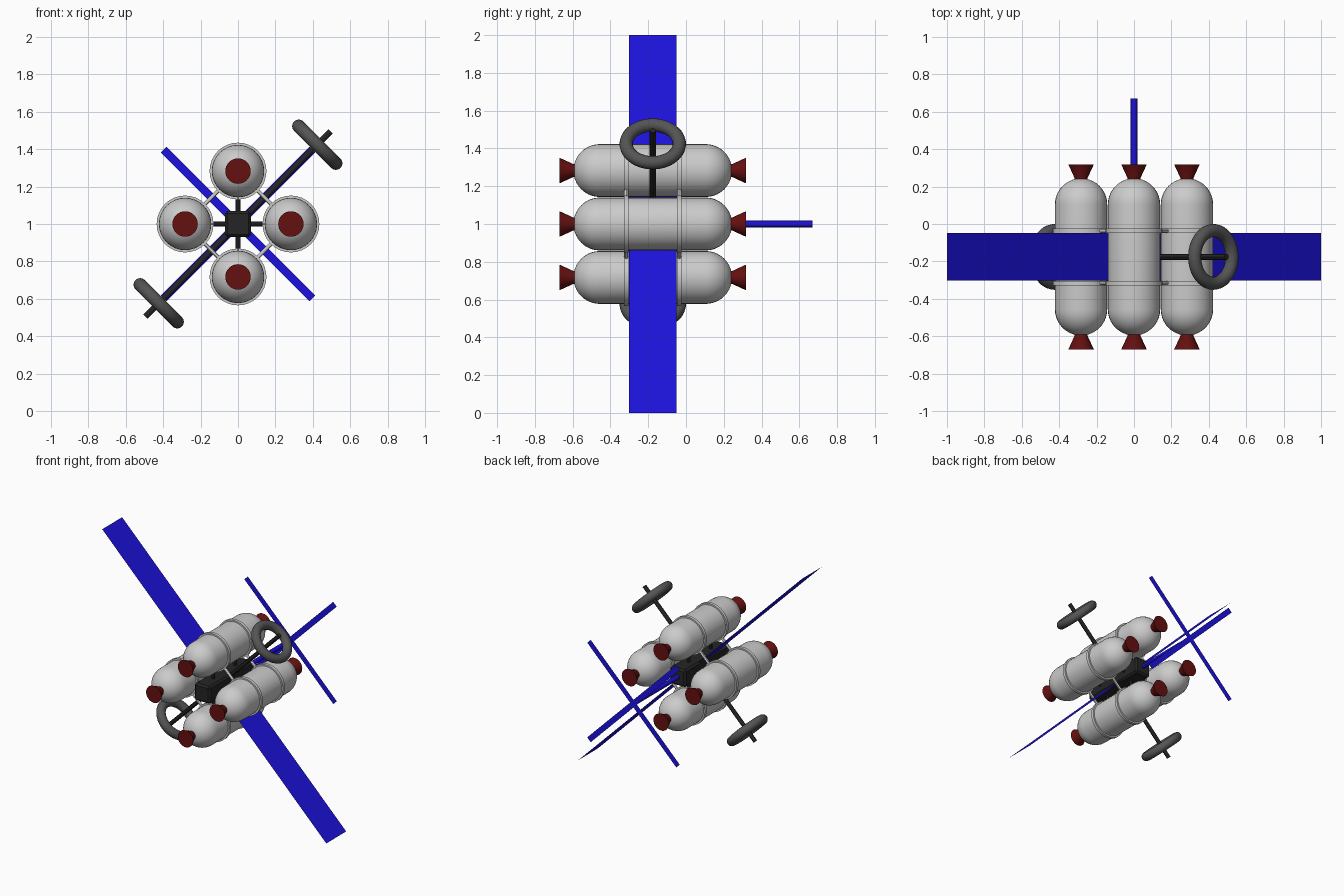
import bpy, bmesh
from math import sin, cos, pi
from mathutils import Vector, Matrix

if "Cube" in bpy.data.objects:
    bpy.data.objects.remove(bpy.data.objects["Cube"])

MID = Vector((0, -0.176, 1.0))      # centre of the craft
RING_Y = (-0.14, 0.14)              # band and strut stations along the tanks
DIRS = [Vector((1, 0, 0)), Vector((0, 0, 1)), Vector((-1, 0, 0)), Vector((0, 0, -1))]
OFF, R, HALF = 0.283, 0.14, 0.42    # tank offset, radius, half length


def material(name, rgb):
    m = bpy.data.materials.new(name)
    m.diffuse_color = (*rgb, 1)
    m.use_nodes = True
    m.node_tree.nodes["Principled BSDF"].inputs["Base Color"].default_value = m.diffuse_color
    return m


BLUE = material("panel_blue", (0.012, 0.006, 0.72))
RED = material("nozzle_red", (0.13, 0.005, 0.005))
BLACK = material("frame_black", (0.018, 0.018, 0.018))
DARK = material("wheel_grey", (0.09, 0.09, 0.09))


def finish(bm, name, mat=None, smooth=True):
    bmesh.ops.recalc_face_normals(bm, faces=bm.faces)
    me = bpy.data.meshes.new(name)
    bm.to_mesh(me)
    bm.free()
    ob = bpy.data.objects.new(name, me)
    bpy.context.collection.objects.link(ob)
    if mat:
        me.materials.append(mat)
    if smooth:
        bpy.context.view_layer.objects.active = ob
        ob.select_set(True)
        bpy.ops.object.shade_smooth_by_angle()
        ob.select_set(False)
    return ob


def lathe(name, profile, loc, mat=None, axis=(0, 1, 0), closed=False, seg=32):
    """Spin (radius, height) points around an axis."""
    bm = bmesh.new()
    vs = [bm.verts.new((r, 0, h)) for r, h in profile]
    edges = [bm.edges.new(p) for p in zip(vs, vs[1:])]
    if closed:
        edges.append(bm.edges.new((vs[-1], vs[0])))
    bmesh.ops.spin(bm, geom=vs + edges, cent=(0, 0, 0), axis=(0, 0, 1),
                   angle=2 * pi, steps=seg)
    bmesh.ops.remove_doubles(bm, verts=bm.verts, dist=1e-5)
    rot = Vector(axis).to_track_quat('Z', 'Y').to_matrix().to_4x4()
    bm.transform(Matrix.Translation(loc) @ rot)
    return finish(bm, name, mat)


def rod(name, a, b, r, mat=None, seg=12):
    a, b = Vector(a), Vector(b)
    h = (b - a).length
    return lathe(name, [(0, 0), (r, 0), (r, h), (0, h)], a, mat, b - a, seg=seg)


def sheet(name, centre, u, v, mat):
    """Flat rectangle spanned by half vectors u and v."""
    bm = bmesh.new()
    c = Vector(centre)
    bm.faces.new([bm.verts.new(c + s * u + t * v)
                  for s, t in ((-1, -1), (1, -1), (1, 1), (-1, 1))])
    return finish(bm, name, mat, smooth=False)


# capsule tanks with bands, nozzles and radial struts
arc = [(R * cos(i * pi / 20), HALF - R + R * sin(i * pi / 20)) for i in range(10)] + [(0, HALF)]
capsule = [(r, -h) for r, h in reversed(arc)] + arc
band = [(R - 0.01, -0.012), (R + 0.012, -0.012), (R + 0.012, 0.012), (R - 0.01, 0.012)]
nozzle = [(0, 0.40), (0.034, 0.40), (0.034, 0.42), (0.068, 0.494), (0, 0.494)]
for i, d in enumerate(DIRS):
    c = MID + d * OFF
    lathe(f"tank_{i}", capsule, c)
    for s in (-1, 1):
        lathe(f"nozzle_{i}_{s}", nozzle, c, RED, axis=(0, s, 0))
    nxt = MID + DIRS[(i + 1) % 4] * OFF
    for y in RING_Y:
        o = Vector((0, y, 0))
        lathe(f"tank_band_{i}", band, c + o, closed=True)
        rod(f"tank_strut_{i}", MID + o, MID + d * 0.16 + o, 0.013, BLACK)
        # link between neighbouring tanks
        rod(f"tank_link_{i}", c.lerp(nxt, 0.33) + o, c.lerp(nxt, 0.67) + o, 0.011)

# central body with bevelled long edges
bm = bmesh.new()
bmesh.ops.create_cube(bm, size=1)
bm.transform(Matrix.Translation(MID) @ Matrix.Diagonal((0.14, 0.57, 0.14, 1)))
bmesh.ops.bevel(bm, geom=bm.edges[:], offset=0.014, segments=1, affect='EDGES')
finish(bm, "central_body", BLACK, smooth=False)

# diagonal axle with a ring at each end
diag = Vector((1, 0, 1))
cross = Vector((1, 0, -1))
rod("axle", MID - diag * 0.495, MID + diag * 0.495, 0.016, BLACK)
tube = [(0.141 + 0.035 * cos(k * pi / 8), 0.035 * sin(k * pi / 8)) for k in range(16)]
for s in (-1, 1):
    lathe(f"ring_wheel_{s}", tube, MID + diag * 0.424 * s, DARK, axis=diag, closed=True, seg=48)

# long solar panel
sheet("solar_panel", MID, cross, Vector((0, 0.127, 0)), BLUE)

# rear boom carrying crossed flat antenna blades
rod("rear_boom", (0, 0.08, 1), (0, 0.67, 1), 0.018, BLUE)
for n, (u, v) in enumerate(((cross, diag), (diag, cross))):
    sheet(f"antenna_blade_{n}", (0, 0.67 - 0.001 * n, 1), u * 0.397, v * 0.0155, BLUE)
